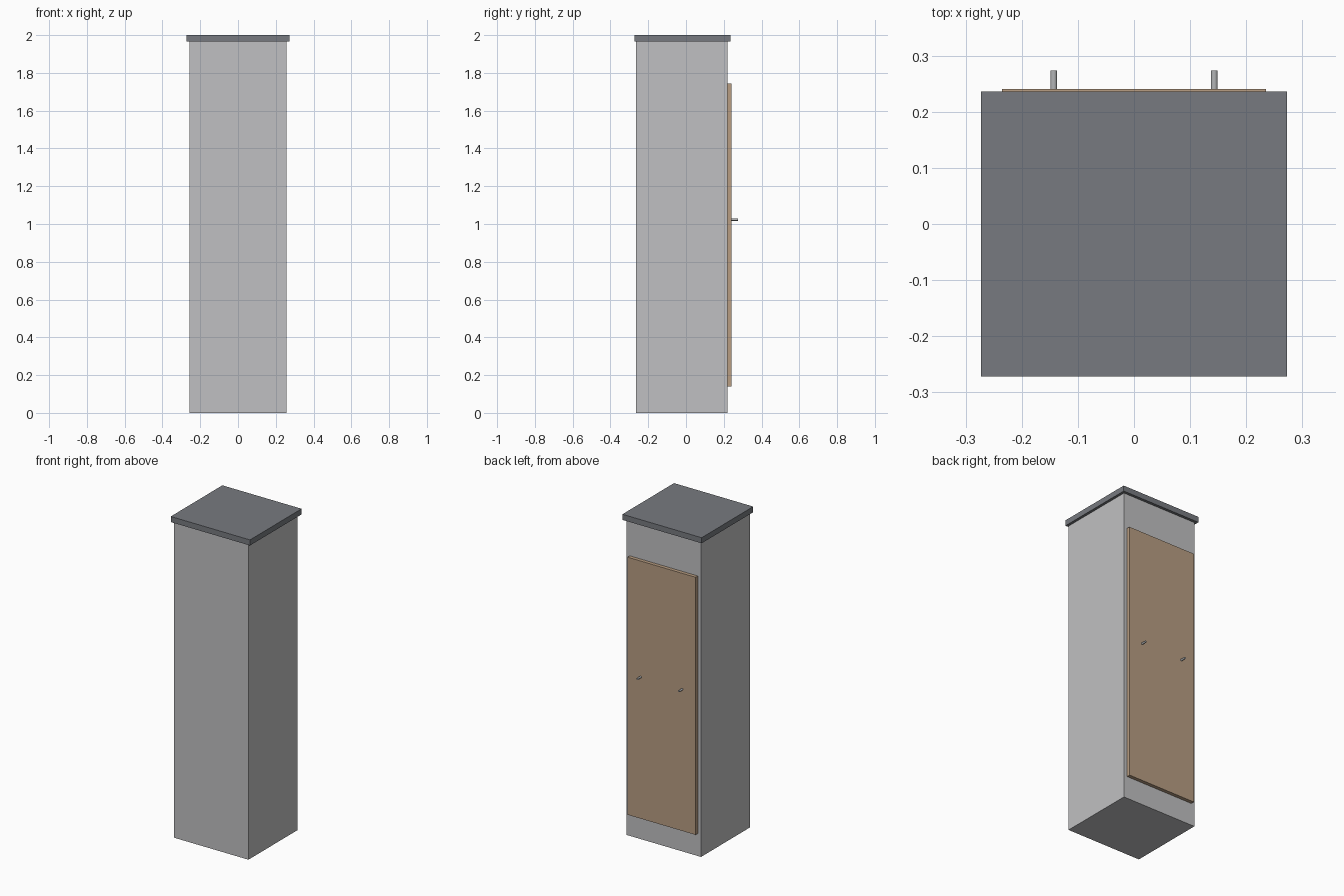
import bpy
import math

default = bpy.data.objects.get("Cube")
if default:
    bpy.data.objects.remove(default, do_unlink=True)


def material(name, rgb):
    mat = bpy.data.materials.new(name)
    mat.use_nodes = True
    colour = (*rgb, 1.0)
    mat.diffuse_color = colour
    mat.node_tree.nodes["Principled BSDF"].inputs["Base Color"].default_value = colour
    return mat


def box(name, low, high, mat):
    centre = [(a + b) / 2 for a, b in zip(low, high)]
    bpy.ops.mesh.primitive_cube_add(size=1, location=centre)
    obj = bpy.context.object
    obj.name = name
    obj.scale = [b - a for a, b in zip(low, high)]
    bpy.ops.object.transform_apply(location=False, rotation=False, scale=True)
    obj.data.materials.append(mat)
    return obj


light_grey = material("light grey", (0.53, 0.53, 0.54))
slate_grey = material("slate grey", (0.185, 0.195, 0.215))
tan_wood = material("tan wood", (0.48, 0.34, 0.225))
metal_grey = material("metal grey", (0.45, 0.46, 0.47))

# Cabinet body and overhanging top
BACK = 0.219
box("cabinet_body", (-0.257, -0.264, 0), (0.257, BACK, 1.965), light_grey)
box("cabinet_top", (-0.273, -0.272, 1.965), (0.273, 0.236, 2), slate_grey)

# Door panel on the back
DOOR_FACE = 0.241
box("door_panel", (-0.235, BACK, 0.14), (0.235, DOOR_FACE, 1.745), tan_wood)

# Pair of round pegs used as handles
PEG_END = 0.274
for side, x in (("left", 0.143), ("right", -0.143)):
    bpy.ops.mesh.primitive_cylinder_add(
        vertices=16, radius=0.006, depth=PEG_END - DOOR_FACE,
        location=(x, (PEG_END + DOOR_FACE) / 2, 1.023),
        rotation=(math.pi / 2, 0, 0))
    peg = bpy.context.object
    peg.name = side + "_handle"
    peg.data.materials.append(metal_grey)
    bpy.ops.object.shade_smooth_by_angle()
